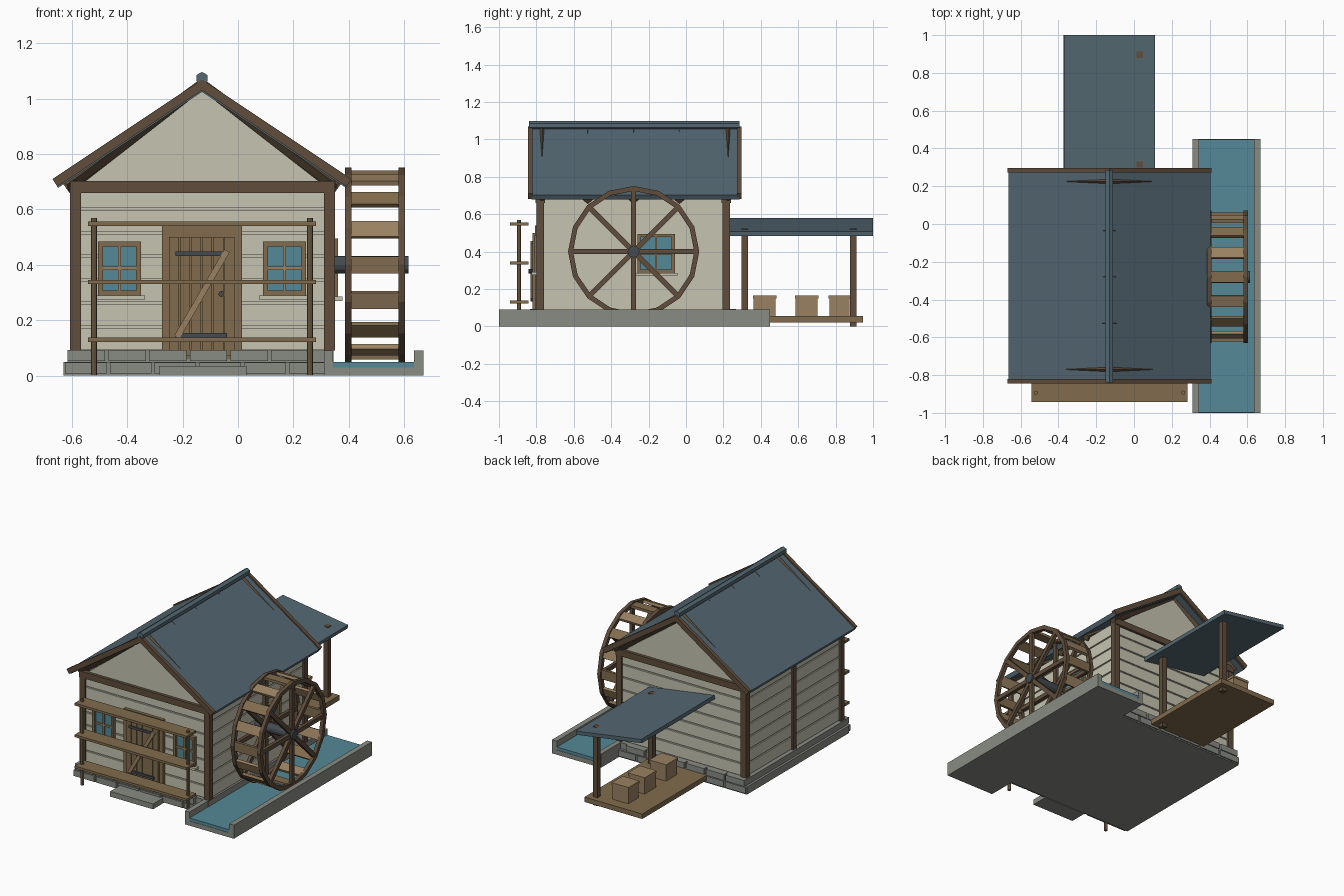
import bpy, math
from mathutils import Matrix, Vector

if "Cube" in bpy.data.objects:
    bpy.data.objects.remove(bpy.data.objects["Cube"])

def mat(name, r, g, b):
    m = bpy.data.materials.new(name)
    m.diffuse_color = (r, g, b, 1)
    m.use_nodes = True
    m.node_tree.nodes["Principled BSDF"].inputs["Base Color"].default_value = m.diffuse_color
    return m

CREAM = mat("cream", .56, .55, .44)
DARK = mat("dark_wood", .115, .075, .045)
WOOD = mat("wood", .22, .15, .075)
LIGHT = mat("light_wood", .32, .22, .12)
SLATE = mat("slate", .09, .14, .17)
STONE = mat("stone", .25, .26, .23)
WATER = mat("water", .09, .25, .31)
IRON = mat("iron", .06, .07, .08)

def mesh(name, verts, faces, m):
    me = bpy.data.meshes.new(name)
    me.from_pydata(verts, [], faces)
    me.materials.append(m)
    o = bpy.data.objects.new(name, me)
    bpy.context.collection.objects.link(o)
    return o

QUADS = [(0, 1, 3, 2), (4, 6, 7, 5), (0, 4, 5, 1), (2, 3, 7, 6), (0, 2, 6, 4), (1, 5, 7, 3)]

def bar(name, c, size, m, rot=0, axis='X'):
    """Box by centre and size, turned about one axis."""
    R = Matrix.Rotation(rot, 3, axis)
    v = [Vector(c) + R @ Vector((size[0] * i / 2, size[1] * j / 2, size[2] * k / 2))
         for i in (-1, 1) for j in (-1, 1) for k in (-1, 1)]
    return mesh(name, v, QUADS, m)

def box(name, x0, x1, y0, y1, z0, z1, m):
    return bar(name, ((x0+x1)/2, (y0+y1)/2, (z0+z1)/2), (x1-x0, y1-y0, z1-z0), m)

def prism(name, pts, y0, y1, m):
    """XZ profile extruded along y."""
    n = len(pts)
    v = [(x, y, z) for y in (y0, y1) for x, z in pts]
    f = [tuple(range(n)), tuple(range(2*n-1, n-1, -1))]
    f += [(i, i+n, (i+1) % n + n, (i+1) % n) for i in range(n)]
    return mesh(name, v, f, m)

def rod(name, p, q, r, m, n=12, turn=0):
    p, q = Vector(p), Vector(q)
    R = (q - p).to_track_quat('Z', 'Y').to_matrix()
    ring = [R @ Vector((r*math.cos(turn+2*math.pi*i/n), r*math.sin(turn+2*math.pi*i/n), 0)) for i in range(n)]
    f = [tuple(range(n-1, -1, -1)), tuple(range(n, 2*n))]
    f += [(i, (i+1) % n, (i+1) % n + n, i+n) for i in range(n)]
    return mesh(name, [p+a for a in ring] + [q+a for a in ring], f, m)

CX = -.13

# foundation and stones
box("foundation", -.63, .36, -.815, .26, 0, .05, STONE)
box("foundation_top", -.615, .345, -.805, .245, .05, .09, STONE)
for y in (-.815, .25):
    for row in range(2):
        x = -.625 + .01 * row
        while x < .25:
            w = .135 if row else .15
            box("foundation_stone", x, min(x + w, .355), y-.018, y+.018, .008+.045*row, .048+.045*row, STONE)
            x += w + .012
box("door_step", -.285, .03, -.935, -.82, 0, .035, STONE)

# walls, gable and siding planks
box("wall_core", -.585, .33, -.78, .215, .09, .69, CREAM)
prism("gable_wall", [(-.58, .68), (.32, .68), (CX, 1.03)], -.785, .22, CREAM)
for i in range(7):
    z = .095 + i * .085
    box("siding_plank", -.593, .338, -.788, .223, z, z + .076, CREAM)

# timber frame
for x in (-.587, .33):
    for y in (-.78, .215):
        box("corner_post", x-.02, x+.02, y-.02, y+.02, .09, .67, DARK)
box("side_post", -.605, -.585, -.295, -.26, .09, .68, DARK)
for y in (-.78, .215):
    box("tie_beam", -.607, .35, y-.025, y+.025, .66, .702, DARK)

# roof slabs, barge boards, rafters
for s in (-1, 1):
    slab = [(CX, 1.06), (CX+s*.535, .703), (CX+s*.52, .678), (CX, 1.025)]
    prism("roof_slab", slab, -.825, .285, SLATE)
    barge = [(CX, 1.07), (CX+s*.54, .71), (CX+s*.522, .682), (CX, 1.03)]
    for y in (-.832, .285):
        prism("barge_board", barge, y-.012, y+.012, DARK)
    for y, dz in ((-.77, 0), (-.525, -.012), (-.28, -.012), (-.035, -.012), (.225, 0)):
        rod("rafter", (CX+s*.49, y, .688+dz), (CX, y, 1.044+dz), .025, DARK, 4)
rod("ridge_cap", (CX, -.84, 1.074), (CX, .285, 1.074), .023, SLATE, 6, math.pi/2)

# door
box("door_frame", -.275, .015, -.808, -.78, .06, .54, WOOD)
for i in range(6):
    box("door_plank", -.25+.04*i, -.213+.04*i, -.82, -.8, .07, .50, WOOD)
bar("door_brace", (-.13, -.825, .295), (.022, .014, .36), LIGHT, math.atan2(.18, .31), 'Y')
for z in (.44, .145):
    box("door_strap", -.225, -.04, -.828, -.815, z-.008, z+.008, IRON)
rod("door_knob", (-.06, -.842, .295), (-.06, -.815, .295), .011, IRON, 8)

# windows
def window(u, z0, z1, hw, put):
    mid = (z0 + z1) / 2
    put("window_glass", u-hw, u+hw, z0, z1, .008, WATER)
    for s in (-1, 1):
        e = u + s*(hw-.009)
        put("window_jamb", e-.009, e+.009, z0, z1, .022, WOOD)
    put("window_head", u-hw, u+hw, z1-.018, z1, .022, WOOD)
    put("window_base", u-hw, u+hw, z0, z0+.018, .022, WOOD)
    put("window_mullion", u-.006, u+.006, z0, z1, .017, LIGHT)
    put("window_bar", u-hw, u+hw, mid-.006, mid+.006, .017, LIGHT)
    put("window_sill", u-hw-.015, u+hw+.015, z0-.015, z0, .038, CREAM)

def front(name, a, b, z0, z1, d, m):
    box(name, a, b, -.789-d, -.775, z0, z1, m)

def side(name, a, b, z0, z1, d, m):
    box(name, .325, .339+d, a, b, z0, z1, m)

window(-.428, .29, .485, .078, front)
window(.168, .29, .485, .078, front)
window(-.16, .285, .495, .1, side)

# front shelf rack
for x in (-.52, .26):
    rod("rack_post", (x, -.893, 0), (x, -.893, .57), .011, WOOD, 8)
for z in (.13, .338, .548):
    box("rack_shelf", -.542, .282, -.942, -.842, z-.008, z+.008, WOOD)

# water channel
box("channel_floor", .31, .67, -1, .45, 0, .03, STONE)
box("channel_water", .335, .64, -.998, .448, .03, .05, WATER)
box("channel_wall_inner", .31, .343, -1, .45, 0, .09, STONE)
box("channel_wall_outer", .635, .67, -1, .45, 0, .09, STONE)

# water wheel
WY, WZ, N = -.28, .40, 16
def polar(x, r, a):
    return (x, WY + r*math.cos(a), WZ + r*math.sin(a))
for x in (.398, .592):
    for i in range(N):
        a = 2*math.pi*(i+.5)/N
        bar("wheel_rim", polar(x, .331, a), (.024, .026, .138), DARK, a)
    for i in range(4):
        bar("wheel_spoke", (x, WY, WZ), (.022, .66, .028), DARK, i*math.pi/4)
for i in range(N):
    a = 2*math.pi*i/N
    bar("wheel_paddle", polar(.495, .332, a), (.19, .018, .062), LIGHT if i % 2 else WOOD, a)
rod("wheel_axle", (.33, WY, WZ), (.615, WY, WZ), .032, IRON)

# rear lean-to
box("loading_deck", -.34, .085, .235, .945, .022, .055, WOOD)
for y in (.315, .895):
    box("lean_to_post", .013, .047, y-.017, y+.017, 0, .523, DARK)
prism("lean_to_roof", [(-.37, .58), (.11, .508), (.106, .484), (-.374, .556)], .23, 1, SLATE)
for y, h in ((.42, .063), (.645, .063), (.82, .058)):
    box("crate", CX-.058, CX+.058, y-h+.004, y+h-.004, .055, .155, LIGHT)
    box("crate_lid", CX-.062, CX+.062, y-h, y+h, .15, .166, LIGHT)
